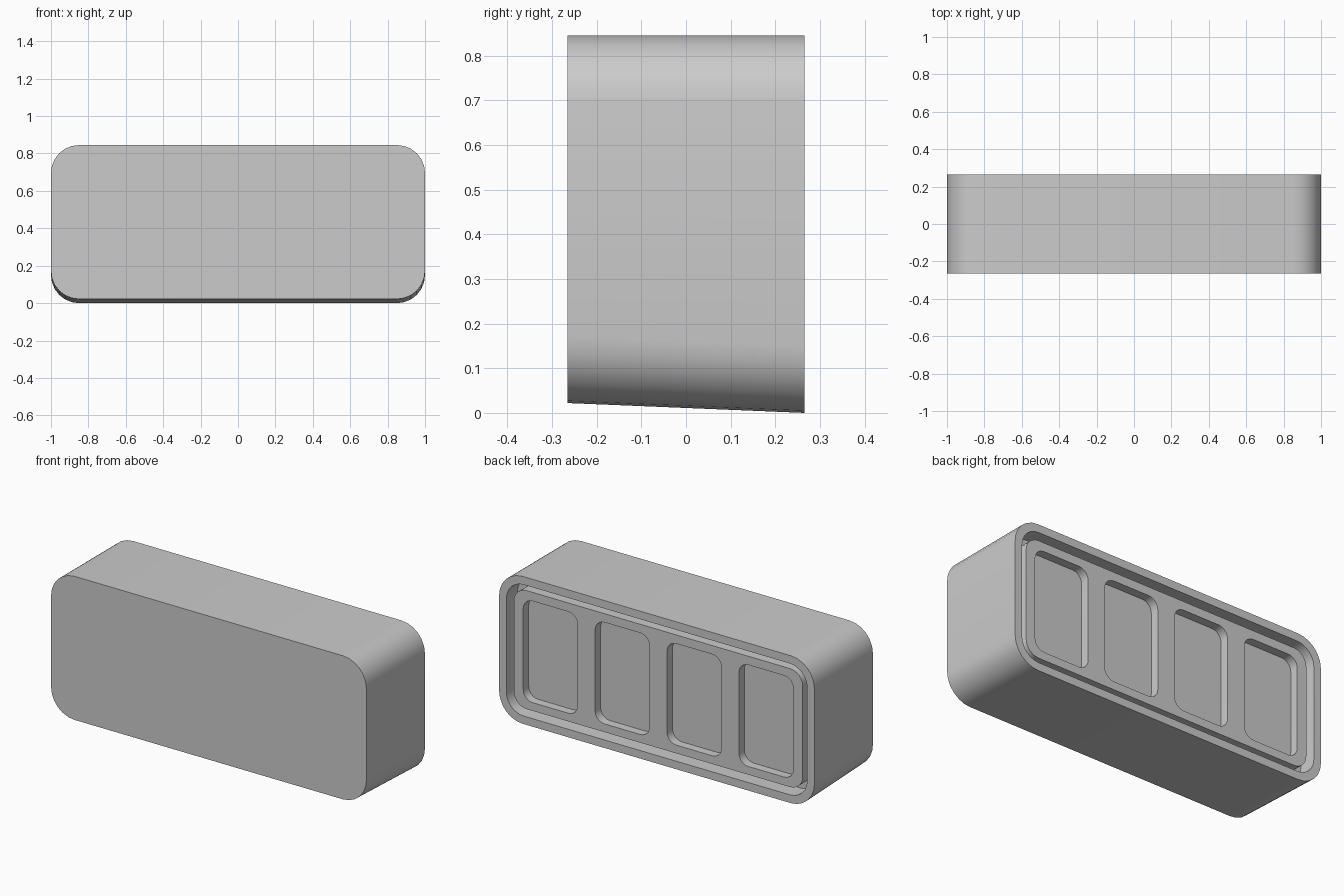
import bpy, bmesh
from math import cos, sin, pi

if "Cube" in bpy.data.objects:
    bpy.data.objects.remove(bpy.data.objects["Cube"])

BACK, FRONT = 0.265, -0.265
TOP = 0.845


def outline(cx, hw, z0, z1, r, seg=6):
    """Rounded rectangle in x/z as a list of points."""
    pts = []
    corners = [(cx + hw - r, z1 - r), (cx - hw + r, z1 - r),
               (cx - hw + r, z0 + r), (cx + hw - r, z0 + r)]
    for k, (x, z) in enumerate(corners):
        for i in range(seg + 1):
            a = pi / 2 * (k + i / seg)
            pts.append((x + r * cos(a), z + r * sin(a)))
    return pts


def loft(bm, sections):
    """Skin a chain of (y, outline) sections and cap both ends."""
    rings = [[bm.verts.new((x, y, z)) for x, z in pts] for y, pts in sections]
    n = len(rings[0])
    for a, b in zip(rings, rings[1:]):
        for i in range(n):
            j = (i + 1) % n
            bm.faces.new((a[i], a[j], b[j], b[i]))
    bm.faces.new(rings[0])
    bm.faces.new(rings[-1])


def make(name, parts):
    bm = bmesh.new()
    for sections in parts:
        loft(bm, sections)
    bmesh.ops.recalc_face_normals(bm, faces=bm.faces)
    me = bpy.data.meshes.new(name)
    bm.to_mesh(me)
    bm.free()
    ob = bpy.data.objects.new(name, me)
    bpy.context.collection.objects.link(ob)
    return ob


def smooth(ob):
    bpy.ops.object.select_all(action='DESELECT')
    ob.select_set(True)
    bpy.context.view_layer.objects.active = ob
    bpy.ops.object.shade_smooth_by_angle(angle=pi / 6)


# Case: underside slopes up toward the front, shallow well in the back
GROOVE = 0.10
well = outline(0, 0.954, 0.046, TOP - 0.046, 0.11)
case = make("case", [[
    (FRONT, outline(0, 1.0, 0.022, TOP, 0.15)),
    (BACK, outline(0, 1.0, 0.0, TOP, 0.15)),
    (BACK, well),
    (BACK - GROOVE, well),
]])
smooth(case)

# Back panel: sits in the well, leaving a groove all round
FACE = BACK - 0.014
plate = outline(0, 0.916, 0.083, TOP - 0.083, 0.08)
panel = make("back_panel", [[(BACK - GROOVE - 0.01, plate), (FACE, plate)]])

# Four shallow rounded pockets in the panel
pockets = []
for k in (-1.5, -0.5, 0.5, 1.5):
    pocket = outline(k * 0.456, 0.173, 0.13, 0.712, 0.06)
    pockets.append([(FACE - 0.05, pocket), (BACK + 0.1, pocket)])
cutter = make("pocket_cutter", pockets)
cutter.hide_render = True

cut = panel.modifiers.new("pockets", 'BOOLEAN')
cut.operation = 'DIFFERENCE'
cut.solver = 'EXACT'
cut.object = cutter
bpy.context.view_layer.objects.active = panel
bpy.ops.object.modifier_apply(modifier=cut.name)
bpy.data.objects.remove(cutter)
smooth(panel)
